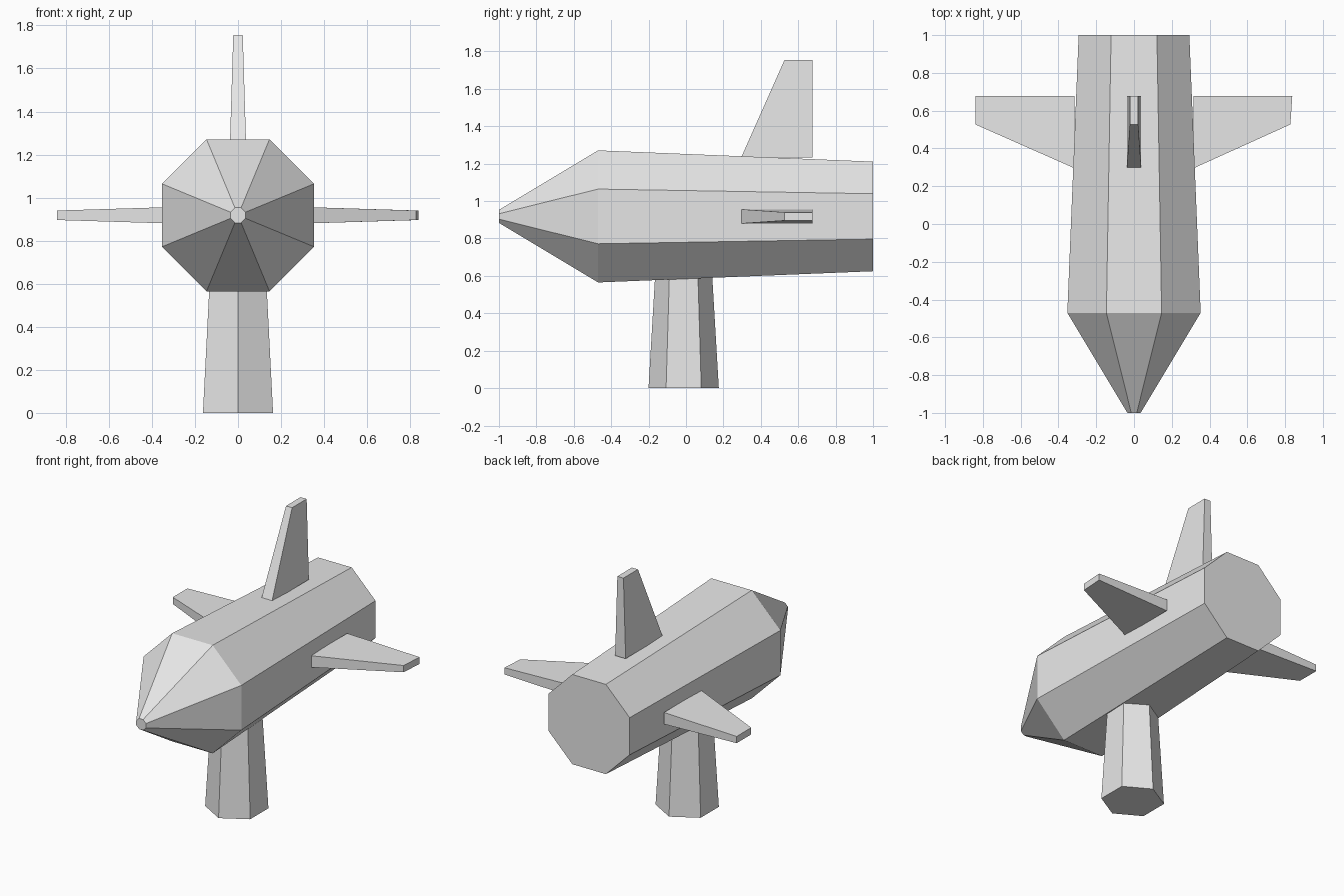
import bpy
import bmesh
from math import sin, cos, pi, radians
from mathutils import Matrix

if "Cube" in bpy.data.objects:
    bpy.data.objects.remove(bpy.data.objects["Cube"], do_unlink=True)

AXIS_Z = 0.918  # height of the body's centre line

grey = bpy.data.materials.new("light grey")
grey.use_nodes = True
colour = (0.8, 0.8, 0.8, 1)
grey.diffuse_color = colour
grey.node_tree.nodes["Principled BSDF"].inputs["Base Color"].default_value = colour


def loft(name, rings, matrix):
    """Skin closed rings of equal point count, cap both ends, place by matrix."""
    bm = bmesh.new()
    loops = [[bm.verts.new(p) for p in ring] for ring in rings]
    n = len(loops[0])
    for a, b in zip(loops, loops[1:]):
        for i in range(n):
            j = (i + 1) % n
            bm.faces.new((a[i], a[j], b[j], b[i]))
    bm.faces.new(loops[0][::-1])
    bm.faces.new(loops[-1])
    bm.transform(matrix)
    bmesh.ops.recalc_face_normals(bm, faces=bm.faces)
    mesh = bpy.data.meshes.new(name)
    bm.to_mesh(mesh)
    bm.free()
    mesh.materials.append(grey)
    obj = bpy.data.objects.new(name, mesh)
    bpy.context.collection.objects.link(obj)
    return obj


def polygon(sides, radius, z, phase):
    angles = [phase + 2 * pi * i / sides for i in range(sides)]
    return [(radius * cos(a), radius * sin(a), z) for a in angles]


def blade(name, angle, span, lead_trim=0.0):
    """Tapered fin rising from the body, rolled around the centre line."""
    def section(front, half, z, trim=0.0):
        back = 0.677
        return [(-half, front, z - trim), (half, front, z - trim),
                (half, back, z), (-half, back, z)]
    place = Matrix.Translation((0, 0, AXIS_Z)) @ Matrix.Rotation(angle, 4, 'Y')
    return loft(name, [section(0.295, 0.038, 0.315),
                       section(0.527, 0.022, span, lead_trim)], place)


# Eight-sided body with a tapered nose; profile is (y, flat-to-centre distance)
profile = [(-1, 0.035), (-0.47, 0.353), (1, 0.293)]
lay_down = Matrix.Translation((0, 0, AXIS_Z)) @ Matrix.Rotation(radians(-90), 4, 'X')
loft("body", [polygon(8, d / cos(pi / 8), y, pi / 8) for y, d in profile], lay_down)

# Upright fin and the two side wings
blade("tail_fin", 0, 0.837)
blade("left_wing", radians(90), 0.838, 0.01)
blade("right_wing", radians(-90), 0.84)

# Six-sided tapered stand
loft("stand", [polygon(6, 0.188, 0, pi / 6), polygon(6, 0.148, 0.68, pi / 6)],
     Matrix.Translation((0, -0.0125, 0)))
